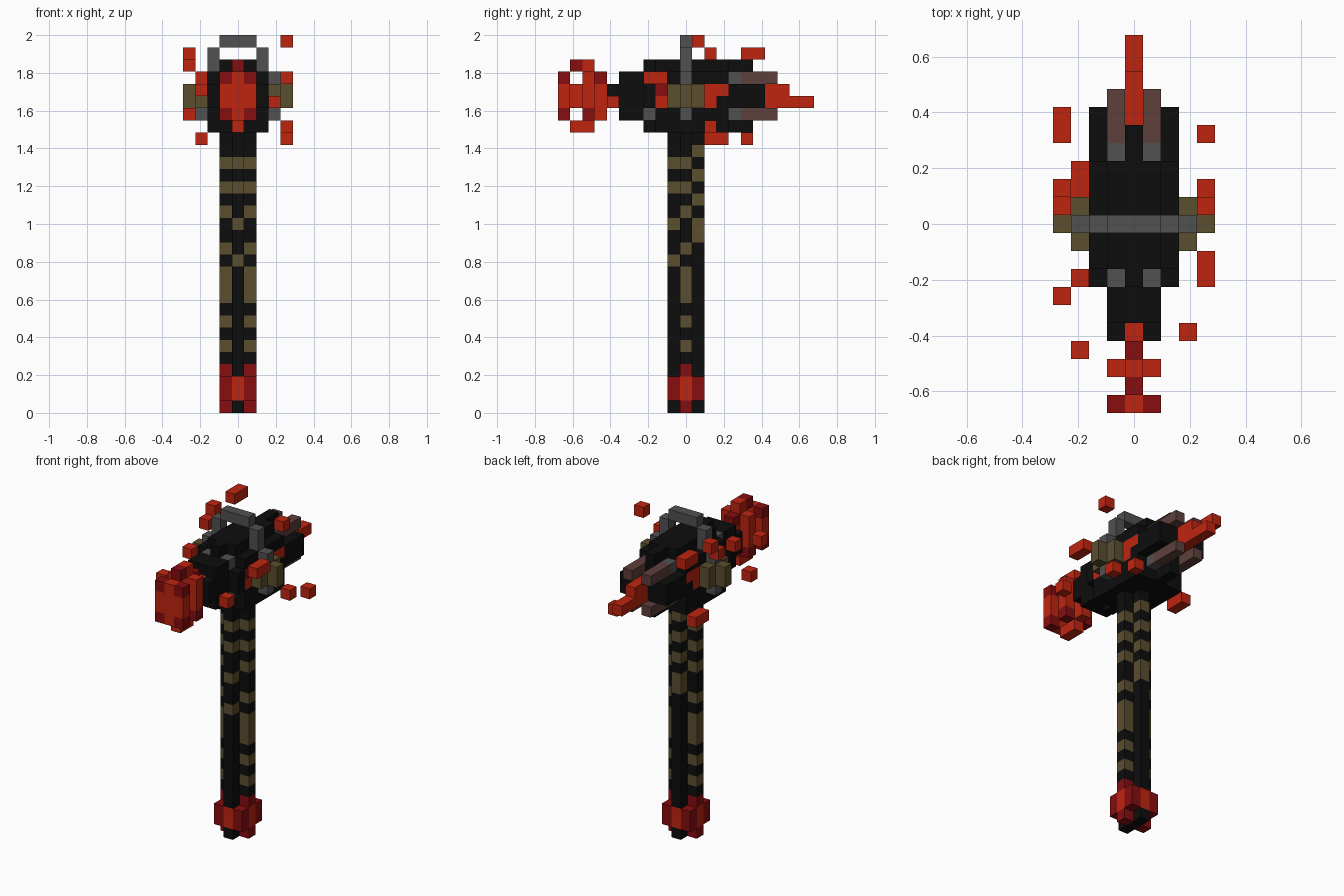
import bpy, bmesh

cube = bpy.data.objects.get("Cube")
if cube:
    bpy.data.objects.remove(cube)

V = 2 / 31  # edge length of one block

COLORS = {
    "black": (0.004, 0.004, 0.004),
    "olive": (0.105, 0.077, 0.028),
    "grey": (0.082, 0.082, 0.082),
    "brown": (0.110, 0.050, 0.045),
    "red": (0.520, 0.018, 0.005),
    "dark_red": (0.240, 0.004, 0.005),
}
mats = {}
for name, rgb in COLORS.items():
    m = bpy.data.materials.new(name)
    m.use_nodes = True
    m.diffuse_color = (*rgb, 1)
    m.node_tree.nodes["Principled BSDF"].inputs["Base Color"].default_value = (*rgb, 1)
    mats[name] = m

cells = {}  # (x, y, z) block -> (part, colour); later fills overwrite earlier ones


def fill(part, color, x, y, z, mirror=False):
    """Fill an inclusive block range; each axis is a number or a (low, high) pair."""
    xs, ys, zs = [r if isinstance(r, tuple) else (r, r) for r in (x, y, z)]
    for i in range(xs[0], xs[1] + 1):
        for j in range(ys[0], ys[1] + 1):
            for k in range(zs[0], zs[1] + 1):
                cells[i, j, k] = (part, color)
                if mirror:
                    cells[-i, j, k] = (part, color)


# Handle: plus-shaped shaft with wrapped bands
fill("handle", "black", (-1, 1), 0, (0, 22))
fill("handle", "black", 0, (-1, 1), (0, 22))
for k in (5, 7, 9, 10, 11, 13, 16, 18, 20):
    fill("handle", "olive", 1, 0, k, True)
for k in (12, 15, 18, 20):
    fill("handle", "olive", 0, -1, k)
for k in (14, 15, 17, 19, 21):
    fill("handle", "olive", 0, 1, k)

# Pommel
fill("pommel", "dark_red", (-1, 1), 0, (0, 3))
fill("pommel", "dark_red", (-1, 1), (-1, 1), (1, 2))
fill("pommel", "red", (-1, 1), 0, (1, 2))
fill("pommel", "red", 0, (-1, 1), (1, 2))
fill("pommel", "black", 0, 0, 0)

# Head: stepped body, symmetric above and below its middle
fill("head", "black", (-2, 2), (-3, 6), (25, 26))
fill("head", "black", (-1, 1), (-6, -4), (25, 26))
for k in (24, 27):
    fill("head", "black", (-2, 2), (-2, 3), k)
    fill("head", "black", (-1, 1), (-5, 4), k)
    fill("head", "black", 0, 5, k)
for k in (23, 28):
    fill("head", "black", (-1, 1), (-2, 3), k)
    fill("head", "black", 0, (-3, 5), k)
fill("head", "black", (-2, 2), (-2, 3), 23)

# Glowing inlays on the head sides
fill("side_inlay", "dark_red", 2, -2, 26, True)
fill("side_inlay", "red", 2, -2, 25, True)
fill("side_inlay", "red", 2, (2, 3), 26, True)
fill("side_inlay", "red", 2, 2, 25, True)

# Studs and rear prongs
for k in (24, 27):
    fill("stud", "grey", 1, -3, k, True)
    fill("stud", "grey", 1, 4, k, True)
    fill("rear_prong", "brown", 1, (5, 7), k, True)

# Rear spike
fill("rear_spike", "red", 0, (6, 8), 26)
fill("rear_spike", "red", 0, (6, 10), 25)

# Side bosses and the band arching over the head
fill("side_boss", "olive", 3, (-1, 1), (25, 26), True)
fill("side_boss", "olive", 4, 0, (25, 26), True)
fill("arch_band", "grey", (-1, 1), 0, 30)
fill("arch_band", "grey", 2, 0, (28, 29), True)
for k in (24, 27):
    fill("arch_band", "grey", 3, 0, k, True)

# Striking face: neck, back plate, core, front plate
fill("striking_face", "red", 0, (-7, -6), (25, 26))
fill("striking_face", "red", 0, -7, 24)
fill("striking_face", "dark_red", 0, -7, 27)
fill("striking_face", "red", (-1, 1), -8, (24, 27))
fill("striking_face", "dark_red", 1, -8, 24, True)
fill("striking_face", "red", 0, (-9, -8), (25, 26))
fill("striking_face", "red", 0, (-9, -8), 23)
fill("striking_face", "red", 0, -8, 28)
fill("striking_face", "dark_red", 0, -9, 28)
fill("striking_face", "red", (-1, 1), -10, (24, 27))
for k in (24, 27):
    fill("striking_face", "dark_red", 1, -10, k, True)

# Floating embers
for x, y, z in [(4, 1, 30), (4, 2, 23), (4, 5, 22), (4, (-3, -2), 27), (3, -6, 25),
                (-4, (5, 6), 29), (-4, 2, 29), (-4, 1, 28), (-3, (2, 3), 22),
                (-3, -3, 27), (-4, -4, 24), (-3, -7, 26)]:
    fill("ember", "red", x, y, z)


def build(part):
    """Make one mesh from the exposed block faces of a part."""
    mesh = bpy.data.meshes.new(part)
    slots = []
    bm = bmesh.new()
    for (i, j, k), (owner, color) in cells.items():
        if owner != part:
            continue
        if color not in slots:
            slots.append(color)
            mesh.materials.append(mats[color])
        for axis in range(3):
            for s in (-1, 1):
                n = [i, j, k]
                n[axis] += s
                if tuple(n) in cells:
                    continue
                u, w = (axis + 1) % 3, (axis + 2) % 3
                verts = []
                for a, b in ((-1, -1), (1, -1), (1, 1), (-1, 1))[::s]:
                    p = [i, j, k + 0.5]
                    p[axis] += s / 2
                    p[u] += a / 2
                    p[w] += b / 2
                    verts.append(bm.verts.new([c * V for c in p]))
                bm.faces.new(verts).material_index = slots.index(color)
    bmesh.ops.remove_doubles(bm, verts=bm.verts, dist=V / 100)
    bm.to_mesh(mesh)
    bm.free()
    bpy.context.collection.objects.link(bpy.data.objects.new(part, mesh))


for part in dict.fromkeys(owner for owner, _ in cells.values()):
    build(part)
